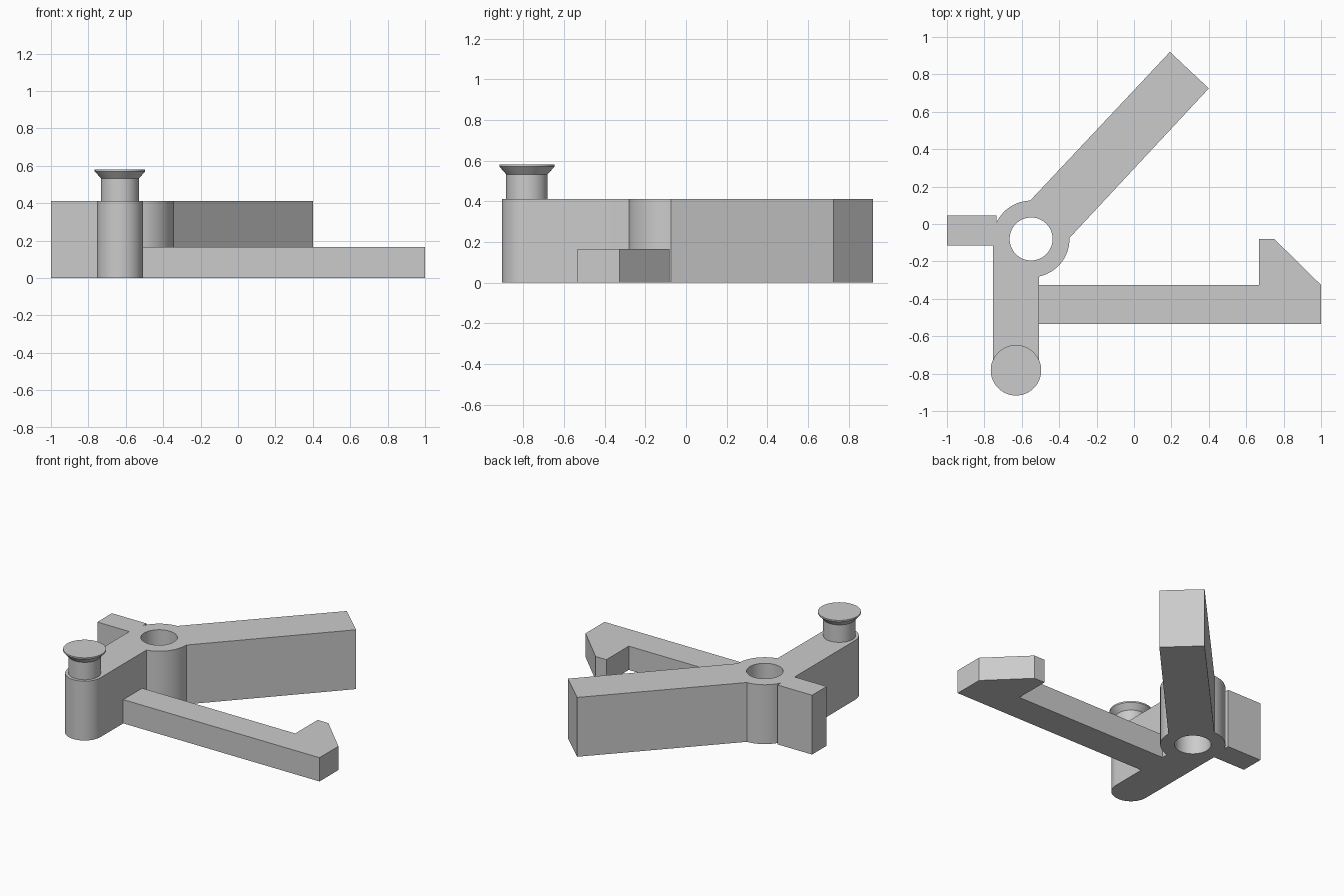
import bpy, bmesh
from math import radians, cos, sin, atan2, tau

cube = bpy.data.objects.get("Cube")
if cube:
    bpy.data.objects.remove(cube)

grey = bpy.data.materials.new("plain grey")
grey.use_nodes = True
colour = (0.6, 0.6, 0.6, 1)
grey.diffuse_color = colour
grey.node_tree.nodes["Principled BSDF"].inputs["Base Color"].default_value = colour

HUB = (-0.55, -0.08)
POST = (-0.631, -0.782)
HUB_R, HOLE_R, POST_R = 0.205, 0.115, 0.123
BODY_H, ARM_H = 0.412, 0.165


def arc(centre, radius, start, end, steps):
    """Points on an arc, angles in degrees."""
    angles = [radians(start + (end - start) * i / steps) for i in range(steps + 1)]
    return [(centre[0] + radius * cos(a), centre[1] + radius * sin(a)) for a in angles]


def finish(name, bm):
    bmesh.ops.recalc_face_normals(bm, faces=bm.faces)
    mesh = bpy.data.meshes.new(name)
    bm.to_mesh(mesh)
    bm.free()
    mesh.materials.append(grey)
    obj = bpy.data.objects.new(name, mesh)
    bpy.context.collection.objects.link(obj)
    bpy.ops.object.select_all(action="DESELECT")
    obj.select_set(True)
    bpy.context.view_layer.objects.active = obj
    bpy.ops.object.shade_smooth_by_angle(angle=radians(30))
    return obj


def plate(name, loops, height):
    """Fill closed outlines (later ones are holes) and extrude upward."""
    bm = bmesh.new()
    edges = []
    for loop in loops:
        verts = [bm.verts.new((x, y, 0)) for x, y in loop]
        edges += [bm.edges.new((v, verts[i - 1])) for i, v in enumerate(verts)]
    bmesh.ops.triangle_fill(bm, use_beauty=True, edges=edges, normal=(0, 0, 1))
    top = bmesh.ops.extrude_face_region(bm, geom=bm.faces[:], use_keep_orig=True)["geom"]
    moved = [g for g in top if isinstance(g, bmesh.types.BMVert)]
    bmesh.ops.translate(bm, verts=moved, vec=(0, 0, height))
    return finish(name, bm)


def lathe(name, profile, centre, steps=64):
    """Turn a radius/height profile about a vertical axis."""
    bm = bmesh.new()
    verts = [bm.verts.new((centre[0] + r, centre[1], z)) for r, z in profile]
    edges = [bm.edges.new(pair) for pair in zip(verts, verts[1:])]
    bmesh.ops.spin(bm, geom=verts + edges, cent=(*centre, 0), axis=(0, 0, 1),
                   angle=tau, steps=steps, use_merge=True)
    bmesh.ops.remove_doubles(bm, verts=bm.verts, dist=0.0005)
    return finish(name, bm)


# Main body: hub, angled arm, side tab and post leg in one outline with a bore
outline = arc(HUB, HUB_R, 91.5, 154, 16)
outline += [(-0.735, 0.045), (-1, 0.045), (-1, -0.115), (POST[0] - POST_R, -0.115)]
outline += arc(POST, POST_R, 180, 360, 32)
outline += arc(HUB, HUB_R, -78, 1.5, 20)
outline += [(0.40, 0.725), (0.192, 0.92)]
bore = arc(HUB, HOLE_R, 0, 360, 48)[:-1]
plate("body", [outline, bore], BODY_H)

# Low side arm with a hooked end
hook = [(-0.52, -0.534), (1, -0.534), (1, -0.326), (0.75, -0.08),
        (0.668, -0.08), (0.668, -0.326), (-0.52, -0.326)]
plate("hook_arm", [hook], ARM_H)

# Flared knob on the post
lathe("knob", [(0, 0.40), (0.102, 0.40), (0.102, 0.533), (0.135, 0.57),
               (0.135, 0.58), (0, 0.58)], POST)
